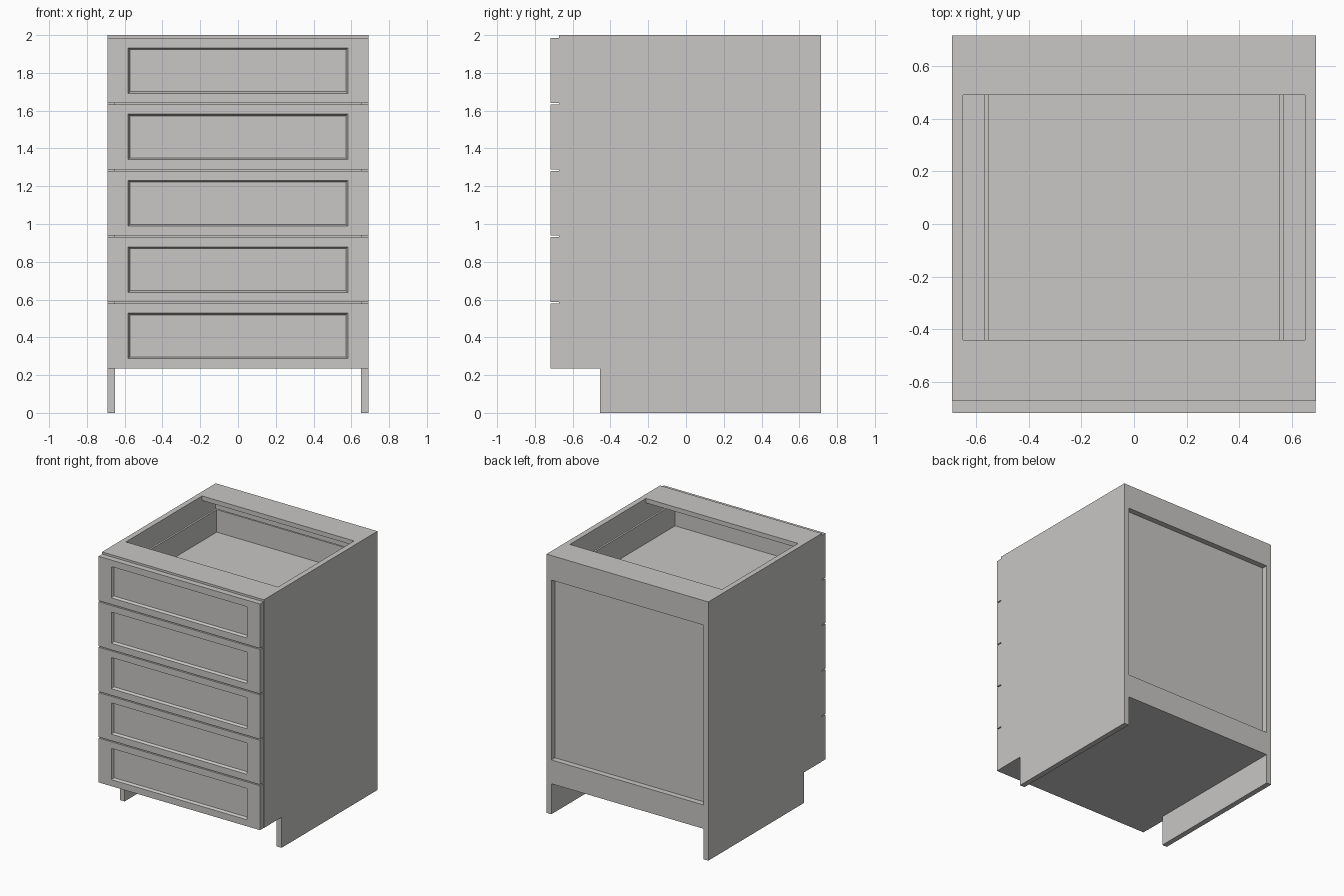
import bpy, bmesh

if "Cube" in bpy.data.objects:
    bpy.data.objects.remove(bpy.data.objects["Cube"])

paint = bpy.data.materials.new("light_grey_paint")
paint.diffuse_color = (0.58, 0.57, 0.555, 1)
paint.use_nodes = True
paint.node_tree.nodes["Principled BSDF"].inputs["Base Color"].default_value = paint.diffuse_color

W, INNER = 0.692, 0.65            # outer and inner half width
FRONT, BACK = -0.672, 0.716       # carcass depth
BASE, TOP, T = 0.236, 2.0, 0.035  # floor height, top, board thickness


def finish(bm, name):
    bmesh.ops.recalc_face_normals(bm, faces=bm.faces)
    me = bpy.data.meshes.new(name)
    bm.to_mesh(me)
    bm.free()
    me.materials.append(paint)
    ob = bpy.data.objects.new(name, me)
    bpy.context.collection.objects.link(ob)
    return ob


def add_box(bm, x, y, z):
    verts = bmesh.ops.create_cube(bm, size=1)["verts"]
    for v in verts:
        v.co = [(a + b) / 2 + c * (b - a) for (a, b), c in zip((x, y, z), v.co)]


def board(name, x, y, z):
    bm = bmesh.new()
    add_box(bm, x, y, z)
    return finish(bm, name)


# Side panels with a toe notch at the front
profile = [(-0.456, 0), (BACK, 0), (BACK, TOP), (FRONT, TOP), (FRONT, BASE), (-0.456, BASE)]
for side, name in ((-1, "left_side_panel"), (1, "right_side_panel")):
    bm = bmesh.new()
    face = bm.faces.new([bm.verts.new((side * INNER, y, z)) for y, z in profile])
    new = bmesh.ops.extrude_face_region(bm, geom=[face])["geom"]
    for v in new:
        if isinstance(v, bmesh.types.BMVert):
            v.co.x = side * W
    finish(bm, name)

# Carcass boards between the sides
across = (-INNER, INNER)
board("bottom_panel", across, (FRONT, BACK), (BASE, BASE + T))
board("front_top_stretcher", across, (FRONT, -0.44), (TOP - T, TOP))
board("back_top_stretcher", across, (0.49, BACK), (TOP - T, TOP))
board("back_upper_rail", across, (0.672, BACK), (1.81, TOP - T))
board("back_lower_rail", across, (0.672, BACK), (BASE + T, 0.42))
board("back_panel", across, (0.655, 0.672), (BASE + T, TOP - T))

# Five drawers: recessed front plus an open box behind it
for i in range(5):
    z0 = BASE + i * 0.3512
    bm = bmesh.new()
    add_box(bm, (-0.69, 0.69), (-0.717, FRONT), (z0, z0 + 0.343))
    bm.normal_update()
    face = min(bm.faces, key=lambda f: f.calc_center_median().y)
    bmesh.ops.inset_individual(bm, faces=[face], thickness=0.072)
    for v in face.verts:                      # wider stiles than rails
        v.co.x += -0.058 if v.co.x > 0 else 0.058
    bmesh.ops.inset_individual(bm, faces=[face], thickness=0.013)
    for v in face.verts:                      # sink the centre panel
        v.co.y += 0.02
    finish(bm, f"drawer_front_{i + 1}")

    bm = bmesh.new()
    lo, hi, back = z0 + 0.075, z0 + 0.264, 0.545
    for s in (-1, 1):
        add_box(bm, sorted((s * 0.553, s * 0.568)), (FRONT, back), (lo, hi))
    add_box(bm, (-0.553, 0.553), (back - 0.015, back), (lo, hi))
    add_box(bm, (-0.553, 0.553), (FRONT, FRONT + 0.015), (lo, hi))
    add_box(bm, (-0.553, 0.553), (FRONT + 0.015, back - 0.015), (lo, lo + 0.015))
    finish(bm, f"drawer_box_{i + 1}")
